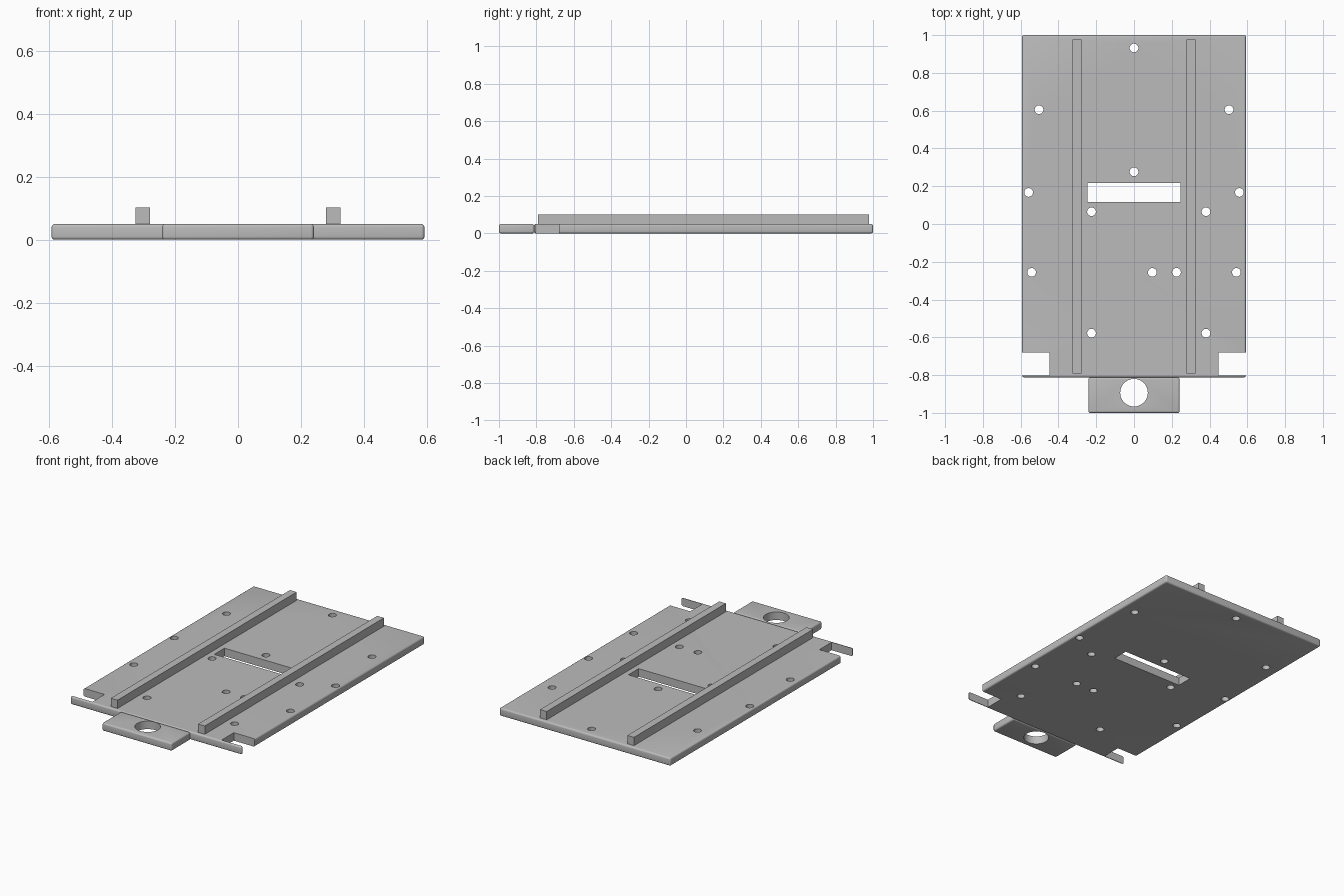
import bpy
import bmesh
from mathutils import Matrix, Vector

cube = bpy.data.objects.get("Cube")
if cube:
    bpy.data.objects.remove(cube, do_unlink=True)

grey = bpy.data.materials.new("plain_grey")
grey.use_nodes = True
colour = (0.5, 0.5, 0.5, 1)
grey.diffuse_color = colour
grey.node_tree.nodes["Principled BSDF"].inputs["Base Color"].default_value = colour

THICK = 0.05


def add_box(bm, x0, x1, y0, y1, z0, z1):
    centre = Vector((x0 + x1, y0 + y1, z0 + z1)) / 2
    size = Matrix.Diagonal((x1 - x0, y1 - y0, z1 - z0, 1))
    bmesh.ops.create_cube(bm, size=1, matrix=Matrix.Translation(centre) @ size)


def add_hole(bm, x, y, radius, sides=32):
    bmesh.ops.create_cone(bm, cap_ends=True, segments=sides, radius1=radius, radius2=radius,
                          depth=0.3, matrix=Matrix.Translation((x, y, THICK / 2)))


def make_object(name, bm):
    mesh = bpy.data.meshes.new(name)
    bm.to_mesh(mesh)
    bm.free()
    mesh.materials.append(grey)
    obj = bpy.data.objects.new(name, mesh)
    bpy.context.collection.objects.link(obj)
    return obj


def rounded_slab(name, x, y0, y1):
    bm = bmesh.new()
    add_box(bm, -x, x, y0, y1, 0, THICK)
    bmesh.ops.bevel(bm, geom=bm.edges[:], offset=0.01, segments=4, profile=0.5, affect='EDGES')
    return make_object(name, bm)


def cut(obj, cutter_bm):
    # Carve the openings, then smooth only the rounded edges
    cutter = make_object(obj.name + "_cutter", cutter_bm)
    mod = obj.modifiers.new("openings", 'BOOLEAN')
    mod.object = cutter
    mod.solver = 'EXACT'
    bpy.ops.object.select_all(action='DESELECT')
    obj.select_set(True)
    bpy.context.view_layer.objects.active = obj
    bpy.ops.object.modifier_apply(modifier=mod.name)
    bpy.data.objects.remove(cutter, do_unlink=True)
    bpy.ops.object.shade_smooth_by_angle(angle=0.6)


# Base plate with screw holes, slot and corner notches
plate = rounded_slab("base_plate", 0.592, -0.812, 1.0)
openings = bmesh.new()
paired = [(0.503, 0.605), (0.558, 0.167), (0.542, -0.256)]
single = [(0, 0.932), (0, 0.276), (-0.225, 0.065), (0.381, 0.065),
          (0.097, -0.256), (0.225, -0.256), (-0.225, -0.578), (0.381, -0.578)]
for x, y in single + paired + [(-x, y) for x, y in paired]:
    add_hole(openings, x, y, 0.023)
add_box(openings, -0.246, 0.246, 0.117, 0.218, -0.1, 0.2)
for x0, x1 in ((-0.7, -0.447), (0.447, 0.7)):
    add_box(openings, x0, x1, -0.801, -0.68, -0.1, 0.2)
cut(plate, openings)

# Front tab with its large round hole
tab = rounded_slab("front_tab", 0.241, -1.0, -0.812)
opening = bmesh.new()
add_hole(opening, 0, -0.893, 0.073, 48)
cut(tab, opening)

# Two long rails on top
for name, side in (("left_rail", 1), ("right_rail", -1)):
    bm = bmesh.new()
    x = side * 0.302
    add_box(bm, x - 0.023, x + 0.023, -0.792, 0.978, THICK, 0.102)
    make_object(name, bm)
